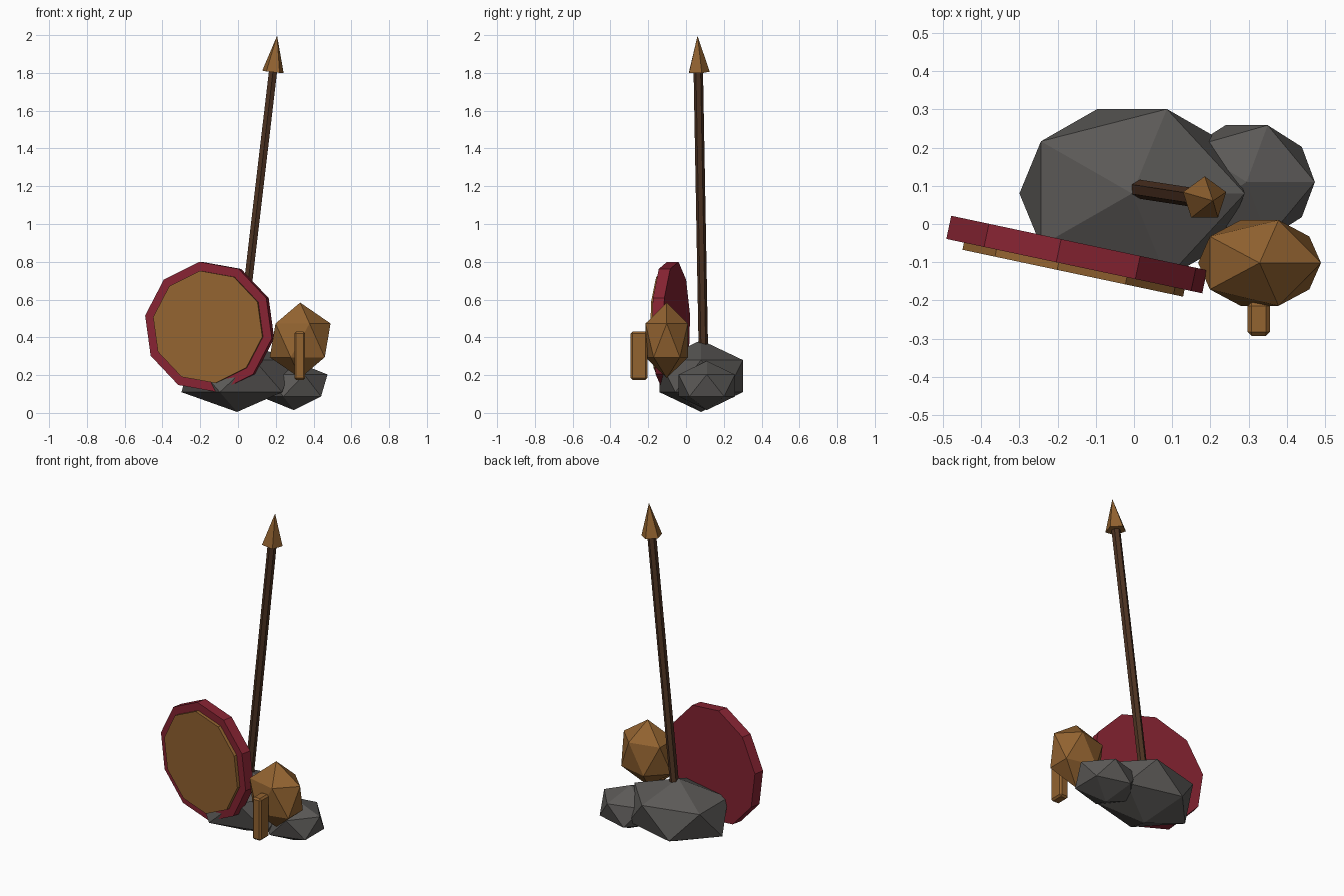
import bpy, bmesh
from math import radians
from mathutils import Matrix, Vector

cube = bpy.data.objects.get("Cube")
if cube:
    bpy.data.objects.remove(cube, do_unlink=True)


def material(name, rgb):
    m = bpy.data.materials.new(name)
    m.use_nodes = True
    m.diffuse_color = (*rgb, 1)
    m.node_tree.nodes["Principled BSDF"].inputs["Base Color"].default_value = (*rgb, 1)
    return m


STONE = material("grey_stone", (0.105, 0.1, 0.095))
BRONZE = material("bronze", (0.29, 0.125, 0.03))
RED = material("dark_red", (0.24, 0.017, 0.032))
WOOD = material("dark_wood", (0.075, 0.033, 0.016))


def finish(bm, name, mat):
    bmesh.ops.recalc_face_normals(bm, faces=bm.faces)
    mesh = bpy.data.meshes.new(name)
    bm.to_mesh(mesh)
    bm.free()
    mesh.materials.append(mat)
    ob = bpy.data.objects.new(name, mesh)
    bpy.context.collection.objects.link(ob)
    return ob


def faceted_ball(name, mat, centre, radii):
    bm = bmesh.new()
    bmesh.ops.create_icosphere(bm, subdivisions=1, radius=1)
    ob = finish(bm, name, mat)
    ob.location, ob.scale = centre, radii
    return ob


def cone(name, mat, sides, r1, r2, depth, matrix):
    bm = bmesh.new()
    bmesh.ops.create_cone(bm, cap_ends=True, segments=sides,
                          radius1=r1, radius2=r2, depth=depth)
    bmesh.ops.remove_doubles(bm, verts=bm.verts, dist=0.0001)
    ob = finish(bm, name, mat)
    ob.matrix_world = matrix
    return ob


def cone_between(name, mat, sides, r1, r2, start, end):
    start, end = Vector(start), Vector(end)
    axis = end - start
    turn = Vector((0, 0, 1)).rotation_difference(axis).to_matrix().to_4x4()
    return cone(name, mat, sides, r1, r2, axis.length,
                Matrix.Translation((start + end) / 2) @ turn)


# Rocks
faceted_ball("large_rock", STONE, (-0.005, 0.08, 0.195), (0.33, 0.26, 0.19))
faceted_ball("small_rock", STONE, (0.295, 0.11, 0.145), (0.2, 0.175, 0.13))

# Helmet with its nose guard
faceted_ball("helmet", BRONZE, (0.329, -0.102, 0.384), (0.18, 0.132, 0.2))
bm = bmesh.new()
bmesh.ops.create_cube(bm, size=1)
bmesh.ops.scale(bm, vec=(0.058, 0.088, 0.256), verts=bm.verts)
guard = finish(bm, "nose_guard", BRONZE)
guard.location = (0.327, -0.249, 0.302)
bevel = guard.modifiers.new("chamfer", "BEVEL")
bevel.width, bevel.segments = 0.01, 1

# Shield: ten-sided rim disc with a thinner face in front
shield = (Matrix.Translation((-0.15, -0.08, 0.455)) @ Matrix.Rotation(radians(-12), 4, "Z")
          @ Matrix.Rotation(radians(90), 4, "X") @ Matrix.Rotation(radians(8), 4, "Z"))
cone("shield_rim", RED, 10, 0.348, 0.348, 0.062, shield)
cone("shield_face", BRONZE, 10, 0.3, 0.3, 0.06,
     shield @ Matrix.Translation((0, 0, 0.02)))

# Spear stuck in the large rock
neck = (0.185, 0.065, 1.805)
cone_between("spear_shaft", WOOD, 6, 0.025, 0.025, (-0.01, 0.095, 0.15), neck)
cone_between("spear_tip", BRONZE, 5, 0.06, 0, neck, (0.207, 0.061, 1.997))
